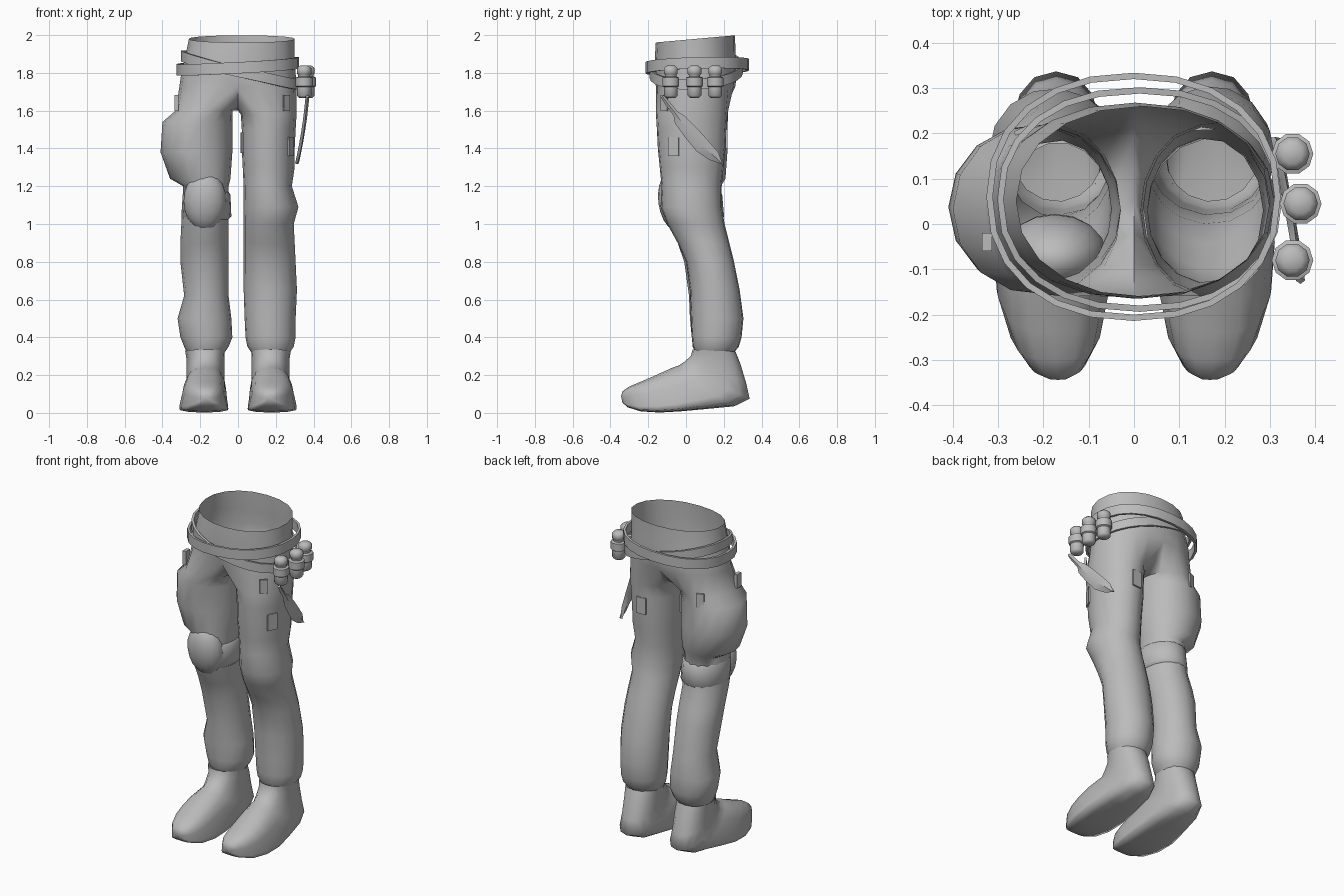
import bpy, bmesh, math
from mathutils import Vector, Matrix

if "Cube" in bpy.data.objects:
    bpy.data.objects.remove(bpy.data.objects["Cube"])

grey = bpy.data.materials.new("plain grey")
grey.diffuse_color = (0.5, 0.5, 0.5, 1)
grey.use_nodes = True
grey.node_tree.nodes["Principled BSDF"].inputs["Base Color"].default_value = grey.diffuse_color
TAU = 2 * math.pi


def finish(bm, name, angle=50):
    bmesh.ops.recalc_face_normals(bm, faces=bm.faces)
    me = bpy.data.meshes.new(name)
    bm.to_mesh(me)
    bm.free()
    ob = bpy.data.objects.new(name, me)
    bpy.context.collection.objects.link(ob)
    me.materials.append(grey)
    bpy.ops.object.select_all(action='DESELECT')
    ob.select_set(True)
    bpy.context.view_layer.objects.active = ob
    bpy.ops.object.shade_smooth_by_angle(angle=math.radians(angle))
    return ob


def bridge(bm, a, b):
    n = len(a)
    for i in range(n):
        j = (i + 1) % n
        bm.faces.new((a[i], a[j], b[j], b[i]))


def loft(name, rings, caps=(False, False), closed=False, angle=50):
    bm = bmesh.new()
    vs = [[bm.verts.new(p) for p in r] for r in rings]
    for a, b in zip(vs, vs[1:] + (vs[:1] if closed else [])):
        bridge(bm, a, b)
    for flag, r in zip(caps, (vs[0], vs[-1])):
        if flag:
            bm.faces.new(r)
    return finish(bm, name, angle)


def oval(z, x0, x1, y0, y1, angles, power=1):
    def soft(v):
        return math.copysign(abs(v) ** power, v)
    return [Vector(((x0 + x1) / 2 + (x1 - x0) / 2 * soft(math.cos(a)),
                    (y0 + y1) / 2 + (y1 - y0) / 2 * soft(math.sin(a)), z)) for a in angles]


# Leg sections: height, inner x, outer x, front y, back y
left_leg = [(1.58, .015, .31, -.16, .22), (1.50, .02, .305, -.155, .215), (1.40, .02, .30, -.15, .21),
            (1.30, .025, .30, -.14, .20), (1.20, .03, .285, -.13, .19), (1.09, .03, .32, -.135, .19),
            (1.00, .03, .295, -.10, .205), (.90, .03, .30, -.045, .23), (.80, .03, .305, 0, .255),
            (.65, .03, .312, .02, .285), (.50, .035, .305, .025, .305), (.40, .04, .305, .03, .295),
            (.35, .05, .295, .035, .28), (.32, .07, .275, .05, .255)]
right_leg = [(1.60, .03, .33, -.16, .22), (1.54, .03, .40, -.155, .22), (1.38, .03, .41, -.145, .22),
             (1.24, .04, .36, -.13, .21), (1.20, .05, .29, -.12, .185), (1.09, .05, .295, -.12, .19),
             (1.00, .05, .30, -.095, .20), (.90, .05, .305, -.045, .23), (.80, .05, .305, -.01, .255),
             (.62, .05, .285, .015, .285), (.50, .035, .32, .02, .30), (.40, .03, .305, .03, .295),
             (.35, .05, .285, .035, .28), (.32, .07, .27, .05, .255)]
leg_angles = [math.radians(-120 + 24 * i) for i in range(11)] + \
             [math.radians(120 + 20 * i) for i in range(1, 6)]

# Trousers: open waist, split at the crotch into two tubes
bm = bmesh.new()
waist = [(1.98, -.26, .30, -.16, .26), (1.88, -.28, .30, -.165, .262),
         (1.80, -.30, .305, -.165, .268), (1.73, -.31, .31, -.16, .262)]
prev = None
for k, sec in enumerate(waist):
    pts = oval(*sec, [TAU * i / 20 - TAU / 4 for i in range(20)], .94)
    ring = []
    for p in pts:
        p.z += (.09 if k == 0 else 0) * (p.y - .05)
        ring.append(bm.verts.new(p))
    if prev:
        bridge(bm, prev, ring)
    prev = ring
prev[0].co.x = prev[10].co.x = 0
front, back = prev[0].co, prev[10].co
crotch = []
for i in range(1, 6):
    p = back.lerp(front, i / 6)
    p.z -= .13 * math.sin(math.pi * i / 6) ** .6
    crotch.append(bm.verts.new(p))
halves = ((1, left_leg, prev[:11]), (-1, right_leg, [prev[-i % 20] for i in range(11)]))
for side, table, half in halves:
    top = half + crotch
    for sec in table:
        ring = [bm.verts.new((side * p.x, p.y, p.z)) for p in oval(*sec, leg_angles)]
        bridge(bm, top, ring)
        top = ring
finish(bm, "trousers", 60)

# Boots: sections fan from the ankle round to the toe (top y,z; bottom y,z; half width; centre x)
boot = [(.035, .335, .262, .325, .105, .175), (.025, .30, .288, .26, .10, .172),
        (-.01, .27, .318, .16, .10, .172), (-.04, .25, .337, .075, .102, .172),
        (-.07, .24, .255, .035, .115, .174), (-.11, .222, .10, .02, .125, .178),
        (-.17, .195, -.03, .008, .13, .181), (-.24, .165, -.14, .002, .124, .179),
        (-.30, .14, -.24, .008, .10, .174), (-.335, .115, -.31, .03, .062, .17),
        (-.344, .09, -.337, .055, .025, .168)]
# Shoe cross-section, half: width and depth from top to sole
shoe = [(0, 0), (.42, .04), (.70, .16), (.83, .36), (.91, .60), (.98, .80), (1, .93), (.62, .985), (0, 1)]
for side, label in ((1, "left"), (-1, "right")):
    rings = []
    for ty, tz, by, bz, hw, cx in boot:
        low = max(0, min(1, (-.02 - ty) / .12))
        ring = []
        for i in range(16):
            a = TAU * i / 16
            t = (1 - math.cos(a)) / 2
            s = math.copysign(abs(math.sin(a)) ** .85, math.sin(a))
            sw, st = shoe[min(i, 16 - i)]
            sw = math.copysign(sw, s)
            w = hw * (s + (sw - s) * low)
            t += (st - t) * low
            ring.append((side * (cx + w), ty + (by - ty) * t, tz + (bz - tz) * t))
        rings.append(ring)
    loft(label + "_boot", rings, (False, True), angle=80)


# Belts: thin upright bands round the hips, tilted by the height rule and crossing each other
def belt(name, x0, x1, y0, y1, height, width, n=24):
    rings = []
    for i in range(n):
        a = TAU * i / n
        out = Vector((math.cos(a), math.sin(a), 0))
        p = oval(height(out.x, out.y), x0, x1, y0, y1, [a], .9)[0]
        h = Vector((0, 0, width / 2))
        rings.append([p - h, p + out * .014 - h, p + out * .014 + h, p + h])
    loft(name, rings, closed=True, angle=40)


belt("level_belt", -.312, .31, -.20, .32, lambda c, s: 1.835 + .018 * c + .008 * s, .06)
belt("slanted_belt", -.288, .313, -.180, .288, lambda c, s: 1.815 - .075 * c + .012 * s, .055)

# Bottles hanging on the belt
profile = [(.026, 1.668), (.038, 1.68), (.038, 1.725), (.046, 1.73), (.046, 1.775),
           (.032, 1.78), (.032, 1.79), (.038, 1.795), (.038, 1.825), (.022, 1.838)]
for k, (x, y) in enumerate(((.35, -.08), (.368, .045), (.35, .155))):
    loft("bottle_%d" % (k + 1),
         [oval(z, x - r, x + r, y - r, y + r, [TAU * i / 10 for i in range(10)]) for r, z in profile],
         (True, True))

# Curved knife beside the left thigh: y, z, half width
knife = [(-.125, 1.675, .010), (-.095, 1.635, .014), (-.055, 1.585, .015), (-.035, 1.555, .032),
         (.025, 1.485, .040), (.085, 1.415, .042), (.15, 1.358, .030), (.19, 1.32, .003)]
rings = []
for y, z, w in knife:
    u = (z - 1.32) / .35
    x = .312 + .08 * u - .025 * u * u
    d = Vector((0, .74, .67)) * w
    c = Vector((x, y, z))
    t = Vector((.010, 0, 0))
    rings.append([c - d, c + t, c + d, c - t])
loft("knife", rings, (True, True), angle=30)

# Knee pad and its strap
bm = bmesh.new()
bmesh.ops.create_uvsphere(bm, u_segments=16, v_segments=10, radius=1,
                          matrix=Matrix.Translation((-.175, -.063, 1.122)) @ Matrix.Rotation(.12, 4, 'X')
                          @ Matrix.Diagonal((.113, .084, .158, 1)))
finish(bm, "knee_pad")
ring_angles = [TAU * i / 18 for i in range(18)]
loft("knee_strap", [oval(z, x0, x1, y0, y1, ring_angles) for z, x0, x1, y0, y1 in (
    (1.17, -.285, -.05, -.115, .18), (1.155, -.293, -.04, -.126, .194),
    (1.04, -.300, -.035, -.116, .204), (1.025, -.29, -.05, -.10, .19))])


# Small flaps and loops lying on the thighs
def patch(name, side, table, deg, z, w, h, thick=.005):
    a = math.radians(deg)
    hi, lo = next((p, q) for p, q in zip(table, table[1:]) if p[0] >= z >= q[0])
    f = (hi[0] - z) / (hi[0] - lo[0])
    sec = [u + (v - u) * f for u, v in zip(hi, lo)]
    p = oval(*sec, [a])[0]
    nrm = Vector((math.cos(a) / (sec[2] - sec[1]), math.sin(a) / (sec[4] - sec[3]), 0)).normalized()
    p.x *= side
    nrm.x *= side
    bm = bmesh.new()
    m = Matrix.Translation(p) @ nrm.to_track_quat('X', 'Z').to_matrix().to_4x4()
    bmesh.ops.create_cube(bm, size=1, matrix=m @ Matrix.Diagonal((thick * 2, w, h, 1)))
    finish(bm, name, 30)


patch("front_loop", 1, [(1.73, .0, .31, -.16, .24)] + left_leg, -50, 1.64, .045, .085)
patch("side_flap", 1, left_leg, -32, 1.41, .06, .10)
patch("back_flap", 1, left_leg, 92, 1.45, .06, .10)
patch("inner_flap", 1, left_leg, 190, 1.43, .06, .11)
patch("right_back_loop", -1, right_leg, 70, 1.585, .045, .085)

# Loop on the right hip
bm = bmesh.new()
bmesh.ops.create_cube(bm, size=1, matrix=Matrix.Translation((-.325, -.04, 1.64)) @ Matrix.Diagonal((.022, .04, .085, 1)))
finish(bm, "right_hip_loop", 30)
